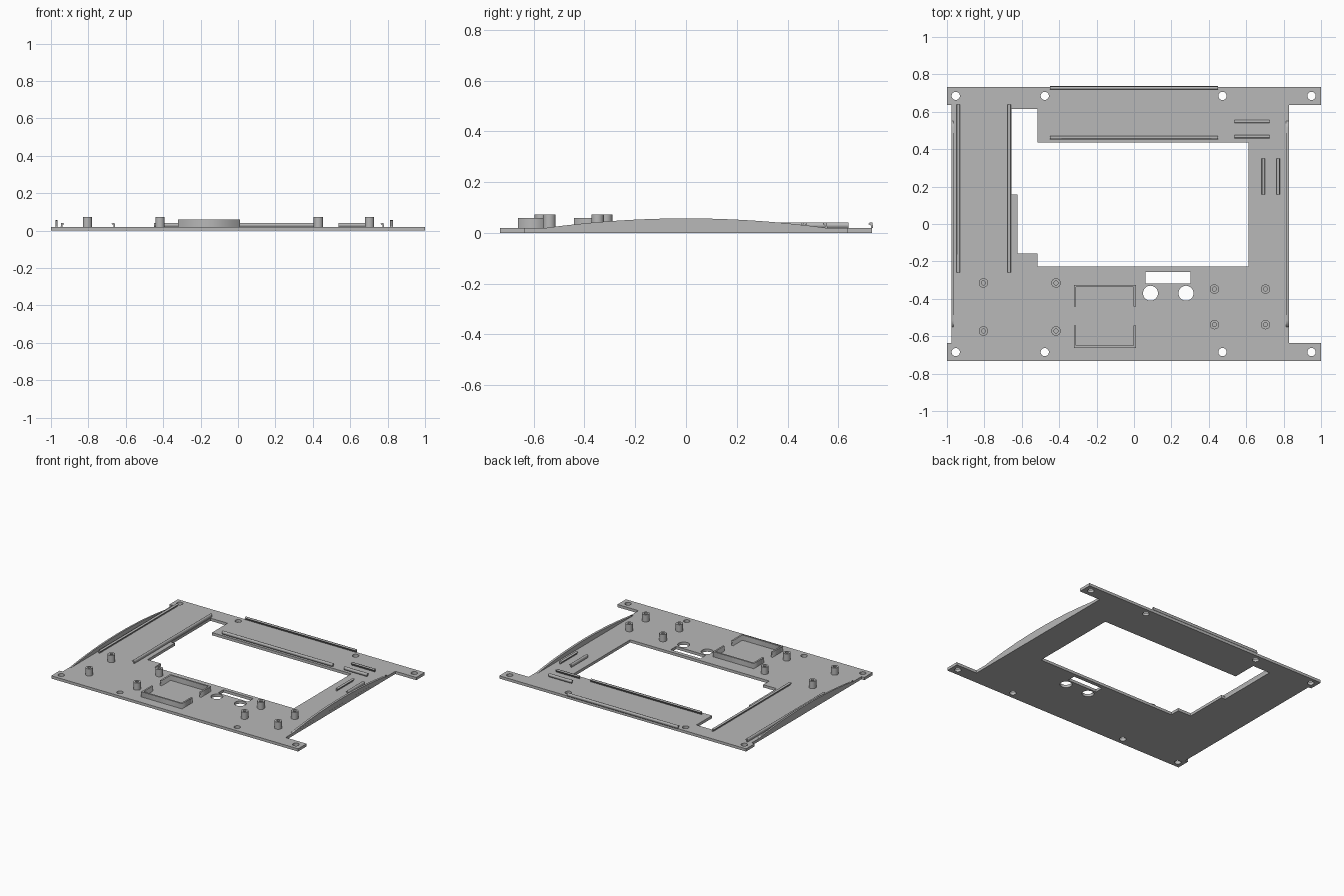
import bpy
import bmesh
import math
from mathutils import Matrix, Vector

cube = bpy.data.objects.get("Cube")
if cube:
    bpy.data.objects.remove(cube, do_unlink=True)

grey = bpy.data.materials.new("plain grey")
grey.use_nodes = True
COLOUR = (0.48, 0.48, 0.48, 1)
grey.diffuse_color = COLOUR
grey.node_tree.nodes["Principled BSDF"].inputs["Base Color"].default_value = COLOUR

PLATE = 0.02  # plate thickness


def circle(x, y, r, n=32):
    return [(x + r * math.cos(2 * math.pi * i / n),
             y + r * math.sin(2 * math.pi * i / n)) for i in range(n)]


def rect(x0, x1, y0, y1):
    return [(x0, y0), (x1, y0), (x1, y1), (x0, y1)]


def prism(name, loops, depth, matrix):
    """Extrude flat outlines (inner loops become holes), centred on local z."""
    curve = bpy.data.curves.new(name + "_profile", "CURVE")
    curve.dimensions = "2D"
    curve.fill_mode = "BOTH"
    curve.extrude = depth / 2
    for loop in loops:
        spline = curve.splines.new("POLY")
        spline.points.add(len(loop) - 1)
        for point, (x, y) in zip(spline.points, loop):
            point.co = (x, y, 0, 1)
        spline.use_cyclic_u = True
    helper = bpy.data.objects.new(name + "_helper", curve)
    bpy.context.collection.objects.link(helper)
    graph = bpy.context.evaluated_depsgraph_get()
    mesh = bpy.data.meshes.new_from_object(helper.evaluated_get(graph))
    bpy.data.objects.remove(helper, do_unlink=True)
    bpy.data.curves.remove(curve)

    bm = bmesh.new()
    bm.from_mesh(mesh)
    bmesh.ops.remove_doubles(bm, verts=bm.verts, dist=1e-5)
    bmesh.ops.transform(bm, matrix=matrix, verts=bm.verts)
    bmesh.ops.recalc_face_normals(bm, faces=bm.faces)
    bm.to_mesh(mesh)
    bm.free()
    mesh.name = name
    mesh.materials.clear()
    mesh.materials.append(grey)
    obj = bpy.data.objects.new(name, mesh)
    bpy.context.collection.objects.link(obj)
    return obj


def upright(name, loops, z0, z1):
    return prism(name, loops, z1 - z0, Matrix.Translation((0, 0, (z0 + z1) / 2)))


def sideways(name, loop, length, centre, across):
    """Extrude an (across, height) profile along a horizontal direction."""
    a, up = Vector(across), Vector((0, 0, 1))
    frame = Matrix((a, up, a.cross(up))).transposed().to_4x4()
    return prism(name, [loop], length, Matrix.Translation(centre) @ frame)


# Base plate with corner tabs, stepped window, slot and screw holes
outline = [(-1, -.733), (1, -.733), (1, -.635), (.83, -.635), (.83, .635), (1, .635),
           (1, .733), (-1, .733), (-1, .635), (-.977, .635), (-.977, -.635), (-1, -.635)]
window = [(-.655, .615), (-.515, .615), (-.515, .435), (.613, .435), (.613, -.228),
          (-.515, -.228), (-.515, -.158), (-.623, -.158), (-.623, .158), (-.655, .158)]
holes = [circle(x, y, .022) for x in (-.953, -.477, .473, .949) for y in (-.685, .685)]
holes += [circle(x, -.37, .04) for x in (.088, .278)]
plate = upright("base_plate", [outline, window, rect(.062, .303, -.318, -.256)] + holes, 0, PLATE)

# Arched stiffening ribs along both sides
arc = [(y, .057 - .037 * (y / .55) ** 2) for y in [.55 - 1.1 * i / 32 for i in range(33)]]
for name, x in (("right_rib", -.971), ("left_rib", .8215)):
    rib = [(-.55, PLATE - .002), (.55, PLATE - .002)] + arc
    sideways(name, rib, .016 if x > 0 else .012, (x, 0, 0), (0, 1, 0))

# Hollow screw posts
posts = [upright("screw_post", [circle(x, y, .025), circle(x, y, .011)], PLATE, .072)
         for xs, ys in (((-.805, -.417), (-.315, -.572)), ((.43, .703), (-.348, -.538)))
         for x in xs for y in ys]

# Two facing U-shaped walls of the holder
X0, X1, W = -.321, .01, .012
for name, outer, inner in (("holder_back_wall", -.326, -.442), ("holder_front_wall", -.662, -.543)):
    step = W if inner > outer else -W
    wall = [(X0, inner), (X0, outer), (X1, outer), (X1, inner),
            (X1 - W, inner), (X1 - W, outer + step), (X0 + W, outer + step), (X0 + W, inner)]
    upright(name, [wall], PLATE, .058)

# Hooked clip rails, facing each other in pairs
hook = [(-.009, 0), (0, 0), (0, .009), (.009, .014), (.009, .017), (.003, .021), (-.006, .021)]
rails = [
    ("back_rail_outer", (0, .728), .898, (0, -1)),
    ("back_rail_inner", (0, .462), .898, (0, 1)),
    ("side_rail_outer", (-.939, .19), .9, (1, 0)),
    ("side_rail_inner", (-.666, .19), .9, (-1, 0)),
    ("short_rail_back", (.631, .548), .188, (0, -1)),
    ("short_rail_front", (.631, .467), .188, (0, 1)),
    ("short_rail_inner", (.691, .254), .192, (1, 0)),
    ("short_rail_outer", (.772, .254), .192, (-1, 0)),
]
for name, (x, y), length, (dx, dy) in rails:
    sideways(name, hook, length, (x, y, PLATE), (dx, dy, 0))

# Smooth the round walls, keeping edges sharp
bpy.ops.object.select_all(action="DESELECT")
for obj in posts + [plate]:
    obj.select_set(True)
bpy.context.view_layer.objects.active = plate
bpy.ops.object.shade_smooth_by_angle(angle=math.radians(30))
